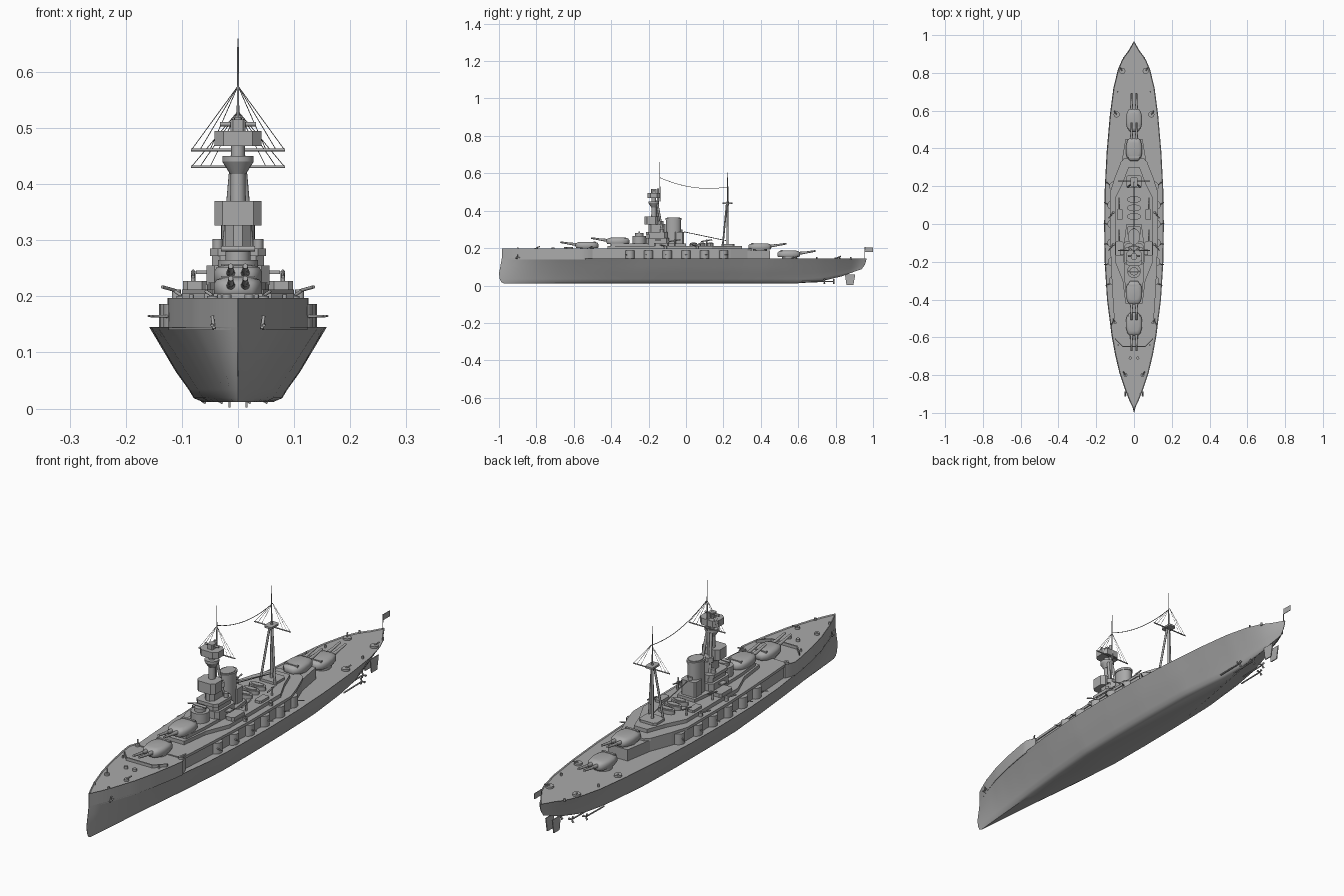
import bpy, bmesh, math
from mathutils import Vector

if "Cube" in bpy.data.objects:
    bpy.data.objects.remove(bpy.data.objects["Cube"])

GREY = bpy.data.materials.new("naval_grey")
GREY.use_nodes = True
GREY.diffuse_color = (0.4, 0.4, 0.4, 1)
GREY.node_tree.nodes["Principled BSDF"].inputs["Base Color"].default_value = (0.4, 0.4, 0.4, 1)


def finish(name, bm, smooth=35):
    bmesh.ops.recalc_face_normals(bm, faces=bm.faces)
    me = bpy.data.meshes.new(name)
    bm.to_mesh(me)
    bm.free()
    me.materials.append(GREY)
    ob = bpy.data.objects.new(name, me)
    bpy.context.collection.objects.link(ob)
    if smooth:
        bpy.ops.object.select_all(action='DESELECT')
        ob.select_set(True)
        bpy.context.view_layer.objects.active = ob
        bpy.ops.object.shade_smooth_by_angle(angle=math.radians(smooth))
    return ob


def loft(name, rings, smooth=35, lip=0):
    """Skin closed rings of equal length and cap both ends."""
    bm = bmesh.new()
    loops = [[bm.verts.new(p) for p in ring] for ring in rings]
    n = len(loops[0])
    for a, b in zip(loops, loops[1:]):
        for i in range(n):
            bm.faces.new((a[i], a[(i + 1) % n], b[(i + 1) % n], b[i]))
    bm.faces.new(loops[0][::-1])
    top = bm.faces.new(loops[-1])
    if lip:
        bm.normal_update()
        bmesh.ops.inset_region(bm, faces=[top], thickness=lip, depth=-lip)
    return finish(name, bm, smooth)


def prism(name, outline, z0, z1, smooth=35):
    return loft(name, [[(x, y, z) for x, y in outline] for z in (z0, z1)], smooth)


def box(name, x0, x1, y0, y1, z0, z1, chamfer=0):
    c = chamfer
    if not c:
        return prism(name, [(x0, y0), (x1, y0), (x1, y1), (x0, y1)], z0, z1, 0)
    return prism(name, [(x0 + c, y0), (x1 - c, y0), (x1, y0 + c), (x1, y1 - c), (x1 - c, y1),
                        (x0 + c, y1), (x0, y1 - c), (x0, y0 + c)], z0, z1, 0)


def rod(name, a, b, r0, r1=None, sides=8):
    a, b = Vector(a), Vector(b)
    q = (b - a).to_track_quat('Z', 'Y')
    def ring(p, r):
        return [p + q @ Vector((r * math.cos(t), r * math.sin(t), 0))
                for t in (2 * math.pi * i / sides for i in range(sides))]
    return loft(name, [ring(a, r0), ring(b, r0 if r1 is None else r1)], 50)


def drum(name, x, y, z0, z1, r, r1=None, sides=20):
    return rod(name, (x, y, z0), (x, y, z1), r, r1, sides)


def oval(cx, cy, rx, ry, n=24):
    return [(cx + rx * math.cos(2 * math.pi * i / n), cy + ry * math.sin(2 * math.pi * i / n)) for i in range(n)]


def both(half):
    """Mirror a half outline of (half width, y) points."""
    return half + [(-x, y) for x, y in reversed(half)]


def interp(table, y):
    for (a, u), (b, v) in zip(table, table[1:]):
        if y <= b:
            return u + (v - u) * max(0, y - a) / (b - a)
    return table[-1][1]


# Hull: stations skinned level by level, with a ram stem and a rising stern
BEAM = [(-1, .001), (-.95, .024), (-.9, .044), (-.8, .077), (-.7, .1), (-.6, .118), (-.4, .143),
        (-.2, .155), (0, .158), (.2, .155), (.4, .145), (.6, .128), (.75, .109), (.85, .085),
        (.91, .06), (.95, .03), (1, .002)]
FULL = [(-1, .5), (-.8, .55), (-.5, .8), (-.2, 1), (.45, 1), (.8, .65), (1, .4)]
KEEL = [(-1, .012), (.66, .012), (.78, .022), (.9, .05), (1, .085)]
LEVELS = [(0, .4, -.975, .93), (.05, .5, -.988, .94), (.17, .56, -.996, .945),
          (.4, .70, -1, .955), (.7, .85, -.992, .962), (1, 1, -.985, .965)]
STATIONS = [-1 + 2 * i / 80 for i in range(81)]


def hull_ring(h, f, bow, stern):
    pts = []
    for s in STATIONS:
        y = bow + (stern - bow) * (s + 1) / 2
        k = interp(KEEL, s)
        w = interp(BEAM, s) * f * (interp(FULL, s) * (1 - h) + h)
        pts.append((w, y, k + (.145 - k) * h))
    return pts + [(-x, y, z) for x, y, z in reversed(pts)]


loft("hull", [hull_ring(*lv) for lv in LEVELS], 40, lip=.004)

# Raised forecastle
side = [(interp(BEAM, s), -.985 + .985 * (s + 1)) for s in STATIONS if s < -.53]
fore = both(side + [(.108, -.5)])
loft("forecastle", [[(x, y, z) for x, y in fore] for z in (.14, .197)], 30, lip=.004)

# Casemate deck running aft, with upper deck and shelter decks
deck = [(.1, -.52), (.108, -.4), (.116, -.25), (.122, -.1), (.122, .17), (.1, .24), (.065, .33), (.045, .45)]
prism("casemate_deck", both(deck), .14, .188, 0)
prism("upper_deck", both([(x + .004, y) for x, y in deck[:-1]] + [(.05, .35)]), .186, .197, 0)
prism("shelter_deck", both([(.045, -.42), (.06, -.3), (.1, -.2), (.1, .14), (.06, .22), (.03, .3)]), .195, .212, 0)
prism("forward_shelter", both([(.04, -.4), (.05, -.3), (.055, -.12), (.04, .0)]), .21, .225, 0)

for sx in (-1, 1):
    # Side casemate bays with secondary guns
    for i, y in enumerate((-.3, -.2, -.1, 0, .1, .2)):
        x = sx * (.108, .114, .116, .116, .116, .106)[i]
        drum("casemate_bay", x, y, .14, .186, .025, sides=14)
        rod("casemate_gun", (x, y - .01, .164), (x + sx * .044, y - .025 + .01 * i, .165), .003, .002)
    # Deckhouses and ship's boats
    box("side_deckhouse", *sorted((sx * .056, sx * .098)), -.17, -.09, .21, .227, .008)
    box("aft_side_house", *sorted((sx * .06, sx * .09)), .02, .08, .21, .222, .005)
    for y in (.11, -.06):
        rod("boat_crane_post", (sx * .08, y, .205), (sx * .08, y, .245), .004)
        rod("boat_crane_arm", (sx * .08, y - .03, .235), (sx * .08, y + .03, .245), .003)
        rod("deck_gun", (sx * .11, y - .05, .21), (sx * .135, y - .08, .217), .003)
        drum("deck_gun_mount", sx * .11, y - .05, .195, .212, .008, sides=10)
    # Deck fittings
    for x, y, z in ((.062, .81, .14), (.092, .58, .14), (.1, -.52, .192), (.045, -.8, .192)):
        drum("winch_base", sx * x, y, z, z + .009, .016 if z < .15 else .01, sides=14)
        rod("winch_arm", (sx * x, y, z + .009), (sx * (x + .012), y + .018, z + .017), .003)
    drum("capstan", sx * .02, -.71, .192, .203, .008, sides=12)
    for y in (-.9, -.64, .7, .88):
        drum("bollard", sx * interp(BEAM, y) * .75, y, .14 if y > 0 else .192, .152 if y > 0 else .203, .004)
    # Anchor, breakwater, rudder, screws
    rod("anchor_shank", (sx * .046, -.9, .165), (sx * .043, -.905, .142), .003)
    rod("anchor_fluke", (sx * .046, -.912, .148), (sx * .046, -.888, .15), .003)
    prism("breakwater", [(0, -.652), (sx * .06, -.652), (sx * .1, -.61), (sx * .1, -.604),
                         (sx * .06, -.646), (0, -.646)], .19, .205, 0)
    prof = [(.85, .06), (.905, .06), (.895, .002), (.858, .002)]
    loft("rudder", [[(sx * .015 + d, y, z) for y, z in prof] for d in (-.002, .002)], 0)
    for x, y in ((.025, .79), (.055, .74)):
        rod("propeller_shaft", (sx * x, y - .12, .02), (sx * x, y, .022), .003)
        for k in range(3):
            a = 2 * math.pi * k / 3
            rod("propeller_blade", (sx * x, y, .022), (sx * x + .014 * math.cos(a), y, .022 + .014 * math.sin(a)),
                .002, .005, 6)


# Main turrets: rounded teardrop house, twin barrels, barbette
def turret(name, y, z, d):
    plan = [(.024, .06), (.036, .045), (.043, .015), (.043, -.02), (.036, -.045), (.02, -.062)]
    layers = [(.92, 0), (1, .006), (1, .022), (.88, .03), (.6, .034)]
    loft(name + "_house", [[(x * s, y + d * v * s, z + h) for x, v in both(plan)] for s, h in layers], 50)
    drum(name + "_barbette", 0, y, .14, z + .002, .038, sides=28)
    for x in (-.013, .013):
        rod(name + "_sleeve", (x, y + d * .045, z + .018), (x, y + d * .085, z + .023), .0085, .0065, 12)
        rod(name + "_barrel", (x, y + d * .08, z + .022), (x, y + d * .142, z + .032), .006, .0045, 12)
    box(name + "_rangefinder", -.03, .03, y - d * .04 - .005, y - d * .04 + .005, z + .026, z + .036)


turret("first_fore_turret", -.53, .2, -1)
turret("second_fore_turret", -.365, .222, -1)
turret("first_aft_turret", .395, .192, 1)
turret("second_aft_turret", .55, .153, 1)

# Conning tower
drum("conning_tower", 0, -.25, .21, .265, .036, sides=20)
drum("conning_tower_top", 0, -.25, .265, .28, .022)
rod("conning_rangefinder", (-.03, -.25, .285), (.03, -.25, .285), .005)

# Bridge tower, as stacked tiers: half width, front, back, bottom, top
for hw, y0, y1, z0, z1 in ((.056, -.215, -.09, .22, .255), (.046, -.21, -.1, .255, .272),
                           (.05, -.215, -.1, .272, .285), (.022, -.2, -.11, .285, .33),
                           (.042, -.222, -.15, .326, .37), (.032, -.15, -.12, .326, .345)):
    box("bridge_tier", -hw, hw, y0, y1, z0, z1, .014)
for sx in (-1, 1):
    box("bridge_wing", *sorted((sx * .03, sx * .075)), -.165, -.135, .24, .246)
    drum("searchlight", sx * .036, -.13, .285, .302, .009, sides=12)

# Foremast with fighting tops
rod("foremast", (0, -.15, .2), (0, -.15, .52), .008, .006, 12)
rod("fore_topmast", (0, -.14, .45), (0, -.14, .66), .003, .0012)
for sx in (-1, 1):
    rod("foremast_leg", (sx * .03, -.11, .2), (sx * .008, -.155, .45), .006)
rod("spotting_column", (0, -.172, .37), (0, -.172, .47), .014, .012, 12)
drum("spotting_bowl", 0, -.172, .418, .44, .014, .028)
drum("spotting_rim", 0, -.172, .44, .45, .028)
box("control_top", -.042, .042, -.206, -.138, .468, .495, .016)
box("director", -.013, .013, -.187, -.157, .495, .515, .004)
rod("director_rangefinder", (-.032, -.172, .507), (.032, -.172, .507), .004)

# Funnel with trunk and searchlight house behind
for z0, z1, s in ((.2, .355, 1), (.35, .36, 1.07)):
    prism("funnel", oval(0, -.067, .03 * s, .04 * s), z0, z1)
prism("funnel_mouth", oval(0, -.067, .026, .035), .36, .363)
box("funnel_house", -.034, .034, -.06, -.012, .21, .287, .006)
drum("searchlight", 0, -.03, .287, .3, .01, sides=12)

# Stowed boats amidships
for y in (.04, .085, .13):
    prism("boat_hull", oval(0, y, .037, .018, 20), .21, .228)
    prism("boat_cover", oval(0, y, .028, .011, 20), .228, .231)

# Tripod mainmast
rod("mainmast", (0, .222, .2), (0, .222, .45), .006, .005)
rod("main_topmast", (0, .222, .44), (0, .222, .605), .0028, .0012)
for sx in (-1, 1):
    rod("mainmast_leg", (sx * .035, .195, .2), (sx * .005, .218, .44), .0045)
box("mainmast_platform", -.018, .018, .195, .248, .436, .444, .006)
box("mainmast_house", -.04, .04, .19, .26, .197, .222, .01)
rod("cargo_boom", (0, .215, .24), (0, -.01, .287), .002)

# Yards and rigging
for name, y, z, peak in (("fore", -.14, .461, .575), ("main", .228, .431, .53)):
    rod(name + "_yard", (-.084, y, z), (.084, y, z), .0025)
    for x in (.083, .068, .05):
        for sx in (-1, 1):
            rod(name + "_stay", (0, y, peak), (sx * x, y, z), .0007, sides=4)
aerial = [Vector((0, -.14 + .362 * t, .577 - .05 * t - .11 * t * (1 - t))) for t in (i / 10 for i in range(11))]
for a, b in zip(aerial, aerial[1:]):
    rod("aerial_wire", a, b, .0014, sides=5)

# Ensign at the stern
rod("ensign_staff", (0, .955, .14), (0, .957, .206), .0015)
box("ensign", -.001, .001, .957, 1, .18, .204)
